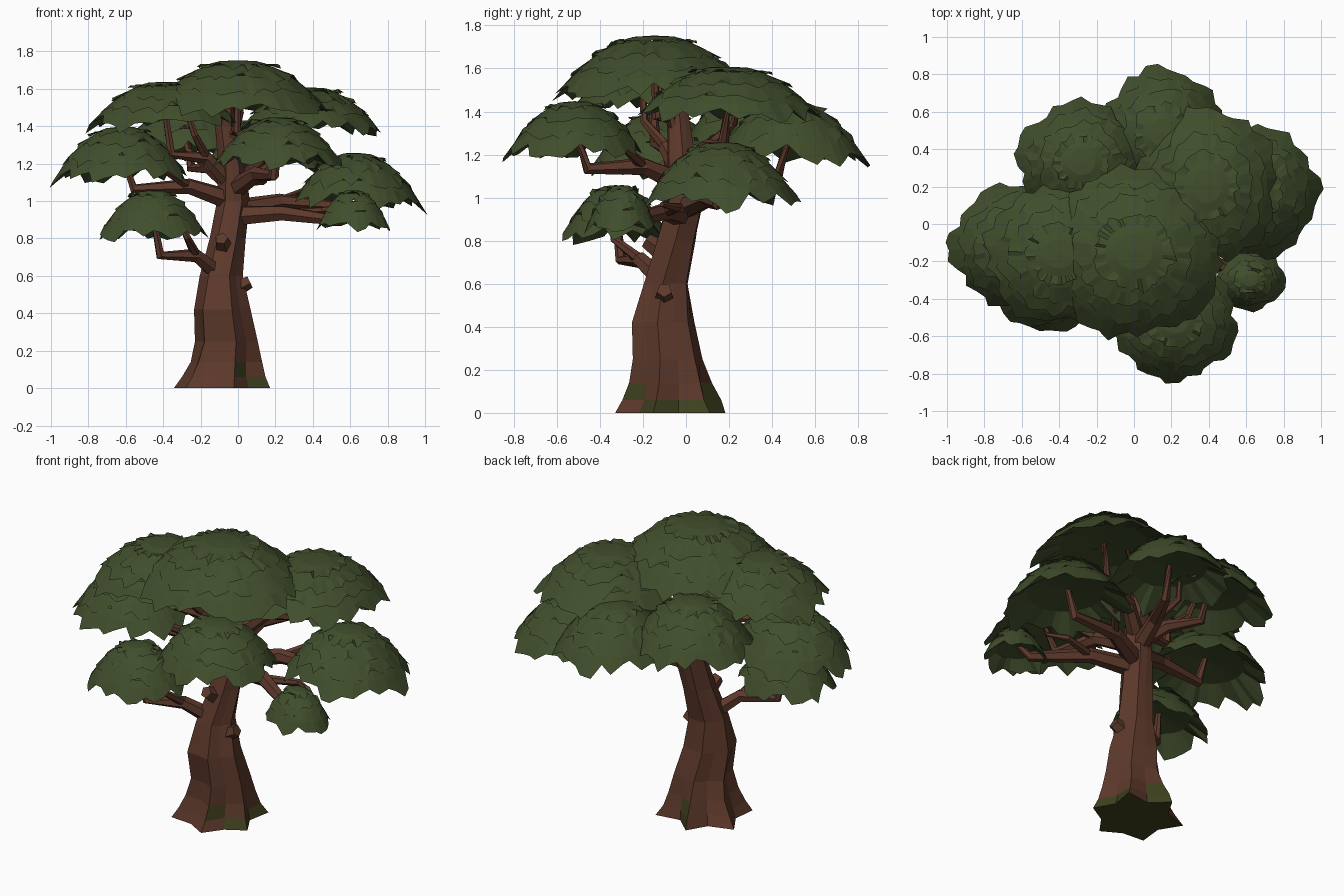
import bpy, bmesh, math, random
from mathutils import Vector

if "Cube" in bpy.data.objects:
    bpy.data.objects.remove(bpy.data.objects["Cube"])

random.seed(7)


def material(name, rgb):
    m = bpy.data.materials.new(name)
    m.diffuse_color = (*rgb, 1)
    m.use_nodes = True
    m.node_tree.nodes["Principled BSDF"].inputs["Base Color"].default_value = m.diffuse_color
    return m


BARK = material("bark brown", (0.110, 0.041, 0.024))
LEAF = material("leaf green", (0.052, 0.076, 0.025))
MOSS = material("moss green", (0.050, 0.050, 0.013))

# Trunk axis: x, y, z, radius
TRUNK = [(-.075, -.07, 0, .228), (-.07, -.07, .06, .205), (-.065, -.07, .14, .175),
         (-.06, -.08, .25, .155), (-.085, -.105, .42, .142), (-.09, -.095, .60, .107),
         (-.055, -.045, .80, .092), (-.025, 0, 1.0, .085), (-.035, -.02, 1.18, .067),
         (-.07, -.04, 1.40, .052), (-.05, -.10, 1.62, .018)]


def finish(bm, name, mats):
    bmesh.ops.recalc_face_normals(bm, faces=bm.faces)
    me = bpy.data.meshes.new(name)
    bm.to_mesh(me)
    bm.free()
    for m in mats:
        me.materials.append(m)
    bpy.context.collection.objects.link(bpy.data.objects.new(name, me))


def bridge(bm, a, b):
    n = len(a)
    for i in range(n):
        bm.faces.new((a[i], a[(i + 1) % n], b[(i + 1) % n], b[i]))


def on_axis(z):
    for a, b in zip(TRUNK, TRUNK[1:]):
        if z <= b[2]:
            return Vector(a[:3]).lerp(Vector(b[:3]), (z - a[2]) / (b[2] - a[2]))


# Trunk: lobed rings, uneven root lobes fading with height
def trunk():
    bm = bmesh.new()
    n, prev = 12, None
    root = [random.uniform(.6, 1.3) for _ in range(n)]
    for x, y, z, r in TRUNK:
        ring = []
        fade = math.exp(-z * 4)
        for i in range(n):
            a = math.tau * i / n + .2 + z * .35
            lobe = (.05 + .17 * fade * root[i]) * (1 if i % 2 else -1)
            rr = r * (1 + lobe + random.uniform(-.05, .05))
            ring.append(bm.verts.new((x + rr * math.cos(a), y + rr * math.sin(a), z)))
        if prev:
            bridge(bm, prev, ring)
        else:
            bm.faces.new(ring)
        prev = ring
    bm.faces.new(prev)
    # moss: underside, front patch, low strip on the right, patch at the back
    for f in bm.faces:
        c = f.calc_center_median()
        a = math.degrees(math.atan2(c.y + .07, c.x + .07))
        if (c.z < .001 or (c.z < .12 and -65 < a < -38)
                or (c.z < .05 and -38 < a < 40) or (c.z < .12 and 80 < a < 112)):
            f.material_index = 1
    finish(bm, "trunk", [BARK, MOSS])


# Tapered tube along a path
def tube(name, pts, r0, r1, sides=6):
    bm = bmesh.new()
    prev, last = None, len(pts) - 1
    for k, p in enumerate(pts):
        d = (pts[min(k + 1, last)] - pts[max(k - 1, 0)]).normalized()
        u = d.cross(Vector((.31, -.2, .93) if abs(d.z) < .9 else (1, .2, 0))).normalized()
        v = d.cross(u)
        r = r0 + (r1 - r0) * k / last
        ring = [bm.verts.new(p + r * (math.cos(t) * u + math.sin(t) * v))
                for t in (math.tau * i / sides for i in range(sides))]
        if prev:
            bridge(bm, prev, ring)
        else:
            bm.faces.new(ring)
        prev = ring
    bm.faces.new(prev)
    finish(bm, name, [BARK])


# Branch with two elbows reaching from the trunk into a pad, plus a side twig
def branch(name, z, cx, cy, z0, z1):
    start, tip = on_axis(z), Vector((cx, cy, z0 + .6 * (z1 - z0)))
    flat = Vector((cx - start.x, cy - start.y, 0))
    side = Vector((-flat.y, flat.x, 0)) * .2
    elbow = start + flat * .4 + Vector((0, 0, .35 * (z0 - z) + .04)) + side * .3
    knee = start + flat * .88 + Vector((0, 0, .5 * (z0 - z) + .01))
    thick = .028 + .05 * flat.length
    tube("branch_" + name, [start, elbow, knee, tip], min(thick, .058), .015)
    tube("twig_" + name, [elbow, elbow.lerp(tip, .4) + side, tip - flat * .2 + side], .027, .012)


# Leaf pad: shingled bands of jagged leaves on a dome, with a shallow underside
def leaf_pad(name, cx, cy, rx, ry, z0, z1):
    bm = bmesh.new()
    h = z1 - z0
    n = max(24, int(rx * 110))

    def point(r, a, z):
        x, y = rx * r * math.cos(a), ry * r * math.sin(a)
        return bm.verts.new((cx + x, cy + y, z - .06 * (cx * x + cy * y)))

    def dome(r):
        return z0 + h * (1 - min(r, 1.04) ** 2.05)

    for size, start, lift in ((1, .72, 0), (.84, .54, .012), (.66, .32, .02), (.45, .2, .026)):
        phase = random.uniform(0, 6)
        # rim: wide lobes split into leaf tips
        rim = [size * (.95 + .045 * math.sin(5 * math.tau * i / n + phase)
                       + .035 * (1 - i % 3)) + random.uniform(-.03, .03) for i in range(n)]
        ang = [math.tau * (i + random.uniform(-.25, .25)) / n + phase for i in range(n)]
        mid = (start + size * .93) / 2
        rows = [[point(r, a, dome(r) + lift * .5) for a in ang] for r in (start, mid)]
        rows.append([point(r, a, dome(r) + lift + random.uniform(-.014, .010))
                     for r, a in zip(rim, ang)])
        bridge(bm, rows[0], rows[1])
        bridge(bm, rows[1], rows[2])
        if size == 1:  # underside
            inner = [point(.6, a, z0 + .38 * h) for a in ang]
            bridge(bm, rows[2], inner)
            cap, hub = inner, point(0, 0, z0 + .48 * h)
        elif start == .2:  # crown
            cap, hub = rows[0], point(0, 0, z1 + .008)
        else:
            continue
        for i in range(n):
            bm.faces.new((hub, cap[i], cap[(i + 1) % n]))
    finish(bm, "leaves_" + name, [LEAF])


trunk()

# name, branch height, centre x y, radius x y, rim and top heights
for name, z, cx, cy, rx, ry, z0, z1 in [
        ("low_left", .60, -.46, -.33, .30, .26, .80, 1.05),
        ("low_right", .92, .62, -.30, .20, .17, .85, 1.05),
        ("right", .95, .64, .17, .36, .37, .97, 1.25),
        ("left", 1.0, -.63, -.12, .37, .34, 1.11, 1.39),
        ("front", 1.06, .22, -.52, .35, .33, 1.19, 1.44),
        ("back", 1.03, .15, .49, .34, .36, 1.17, 1.44),
        ("back_left", 1.08, -.28, .33, .36, .34, 1.25, 1.52),
        ("upper_right", 1.1, .39, .20, .39, .44, 1.37, 1.60),
        ("upper_left", 1.08, -.40, -.16, .41, .39, 1.40, 1.63),
        ("top", 1.25, 0, -.15, .50, .47, 1.47, 1.745)]:
    leaf_pad(name, cx, cy, rx, ry, z0, z1)
    branch(name, z, cx, cy, z0, z1)

# Broken stubs on the trunk
for name, z, out in (("stub_right", .5, (.15, 0, .07)), ("stub_front", .72, (-.02, -.12, .08))):
    p = on_axis(z)
    tube(name, [p, p + Vector(out) * .6, p + Vector(out)], .055, .036, 5)
